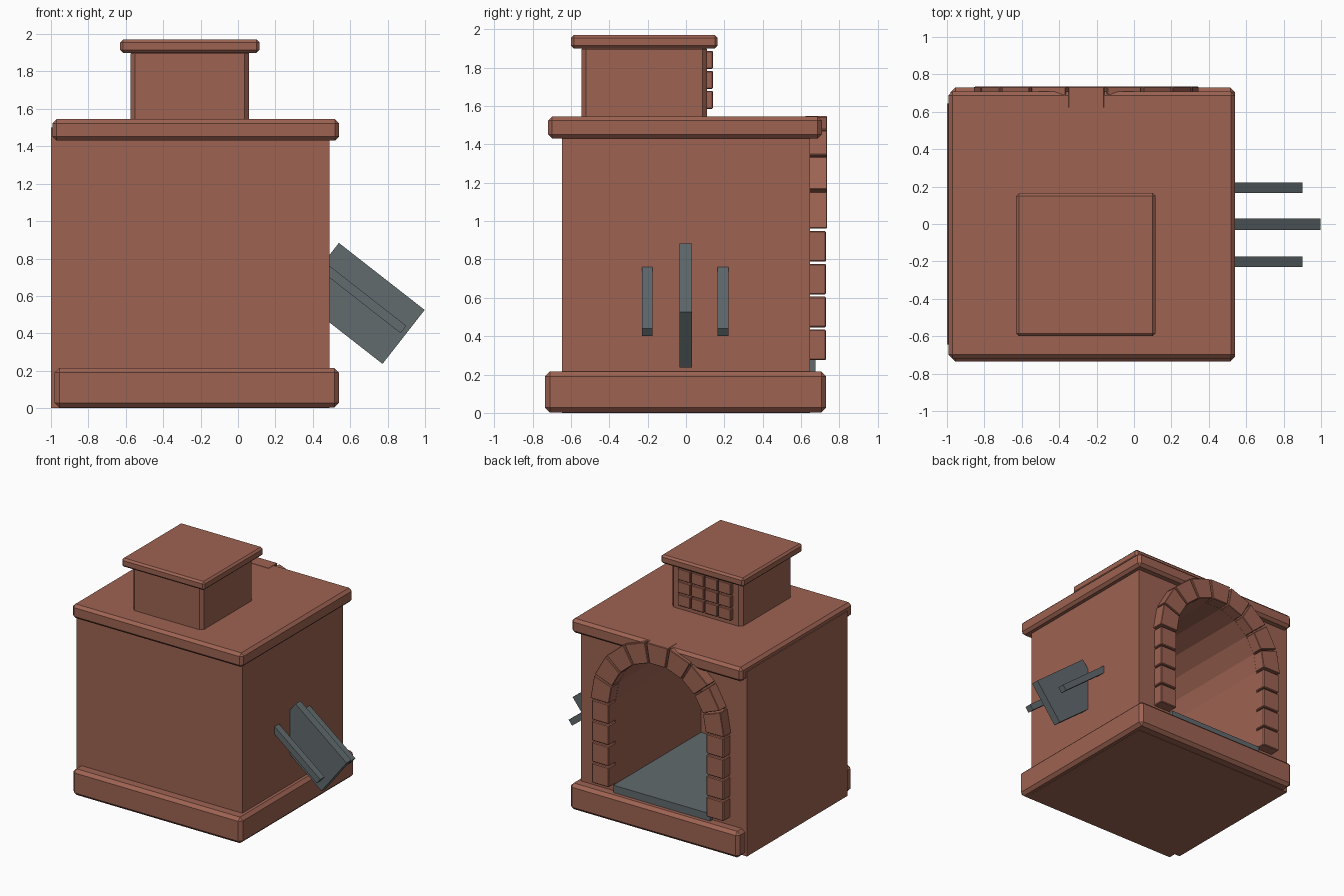
import bpy, bmesh
from math import sin, cos, pi, radians
from mathutils import Matrix, Vector

old = bpy.data.objects.get("Cube")
if old:
    bpy.data.objects.remove(old, do_unlink=True)


def material(name, colour):
    m = bpy.data.materials.new(name)
    m.use_nodes = True
    m.diffuse_color = (*colour, 1)
    m.node_tree.nodes["Principled BSDF"].inputs["Base Color"].default_value = (*colour, 1)
    return m


BRICK = material("brick_red", (0.34, 0.125, 0.085))
IRON = material("iron_grey", (0.12, 0.145, 0.155))


def finish(name, bm, mat, bevel=0):
    if bevel:
        bmesh.ops.bevel(bm, geom=bm.edges[:], offset=bevel, segments=1, affect='EDGES')
    bmesh.ops.recalc_face_normals(bm, faces=bm.faces[:])
    mesh = bpy.data.meshes.new(name)
    bm.to_mesh(mesh)
    bm.free()
    mesh.materials.append(mat)
    ob = bpy.data.objects.new(name, mesh)
    bpy.context.collection.objects.link(ob)
    return ob


def box(name, x, y, z, mat, bevel=0):
    """Box between the given (low, high) pairs."""
    bm = bmesh.new()
    spans = (x, y, z)
    size = [b - a for a, b in spans]
    mid = [(a + b) / 2 for a, b in spans]
    bmesh.ops.create_cube(bm, size=1, matrix=Matrix.Translation(mid) @ Matrix.Diagonal((*size, 1)))
    return finish(name, bm, mat, bevel)


def prism(name, outline, y, mat, bevel=0):
    """Outline in x and z, extruded along y."""
    bm = bmesh.new()
    face = bm.faces.new([bm.verts.new((px, y[0], pz)) for px, pz in outline])
    made = bmesh.ops.extrude_face_region(bm, geom=[face])["geom"]
    moved = [v for v in made if isinstance(v, bmesh.types.BMVert)]
    bmesh.ops.translate(bm, verts=moved, vec=(0, y[1] - y[0], 0))
    return finish(name, bm, mat, bevel)


ARCH_X, SPRING, OUTER, INNER = -0.255, 0.955, 0.6, 0.435


def on_arch(radius, angle):
    return ARCH_X + radius * cos(angle), SPRING + radius * sin(angle)


# Main masonry
body = box("oven_body", (-1, 0.49), (-0.645, 0.645), (0, 1.5), BRICK)
box("base_plinth", (-0.98, 0.54), (-0.735, 0.73), (0.003, 0.215), BRICK, 0.025)
box("cornice", (-0.993, 0.54), (-0.72, 0.708), (1.43, 1.545), BRICK, 0.022)
box("chimney", (-0.575, 0.06), (-0.545, 0.11), (1.5, 1.92), BRICK, 0.025)
box("chimney_cap", (-0.63, 0.115), (-0.6, 0.165), (1.9, 1.97), BRICK, 0.015)

# Vaulted chamber cut into the body
STONES = 9
step = pi / STONES
vault = [on_arch(INNER, i * step) for i in range(STONES + 1)]
vault += [(ARCH_X - INNER, 0.2), (ARCH_X + INNER, 0.2)]
cutter = prism("chamber_cutter", vault, (-0.45, 0.8), BRICK)
cutter.hide_render = True
cutter.hide_viewport = True
cutter.display_type = 'WIRE'
cut = body.modifiers.new("chamber", 'BOOLEAN')
cut.operation = 'DIFFERENCE'
cut.solver = 'EXACT'
cut.object = cutter

# Chamber floor
box("hearth_floor", (ARCH_X - INNER, ARCH_X + INNER), (-0.45, 0.675), (0.2, 0.275), IRON)

# Arch stones
gap = 0.012
for i in range(STONES):
    a, b = i * step + gap, (i + 1) * step - gap
    outline = [on_arch(INNER, a), on_arch(OUTER, a), on_arch(OUTER, b), on_arch(INNER, b)]
    prism(f"arch_stone_{i + 1}", outline, (0.62, 0.735), BRICK, 0.004)

# Pillar blocks on both sides of the opening
for side, word in ((1, "left"), (-1, "right")):
    xs = sorted((ARCH_X + side * (INNER + 0.003), ARCH_X + side * (OUTER - 0.008)))
    for row in range(4):
        z = 0.275 + row * 0.171
        box(f"{word}_pillar_block_{row + 1}", xs, (0.62, 0.73), (z, z + 0.16), BRICK, 0.006)

# Small bricks on the chimney
for col in range(4):
    for row in range(3):
        x, z = -0.5 + col * 0.122, 1.585 + row * 0.104
        box(f"chimney_brick_{col + 1}_{row + 1}", (x, x + 0.113), (0.09, 0.14),
            (z, z + 0.094), BRICK, 0.005)

# Sloping iron fin and its two side bars
slope = radians(-38)
along = Vector((cos(slope), sin(slope)))
across = Vector((sin(slope), -cos(slope)))


def sloped_bar(name, tip, length, width, y):
    tip = Vector(tip)
    back = tip - along * length
    prism(name, [tip, back, back + across * width, tip + across * width], y, IRON)


sloped_bar("centre_fin", (0.998, 0.525), 0.582, 0.366, (-0.033, 0.03))
for y, word in ((0.193, "back"), (-0.202, "front")):
    sloped_bar(f"{word}_side_bar", (0.9, 0.44), 0.6, 0.05, (y - 0.028, y + 0.028))
